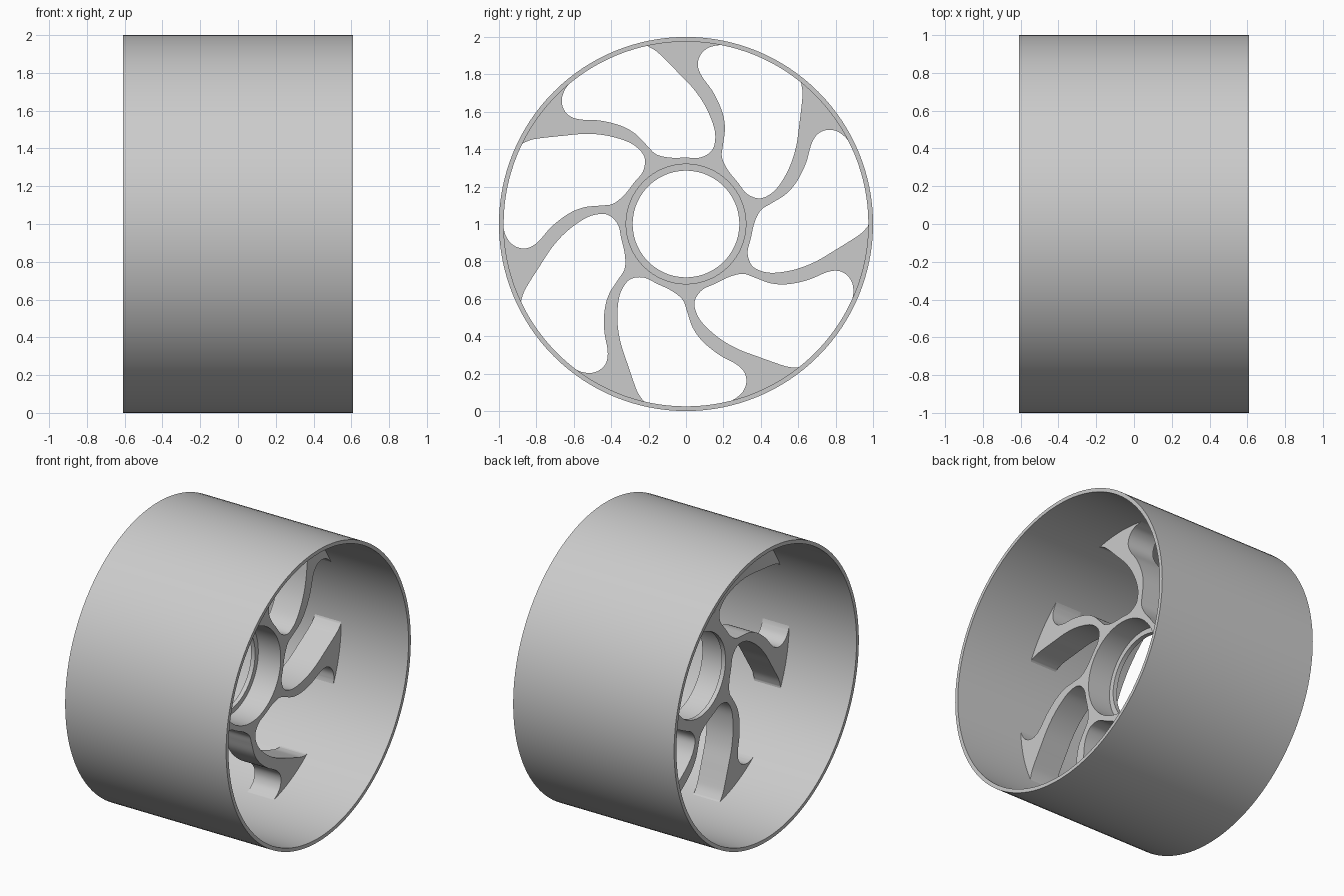
import bpy, bmesh, math
from mathutils import Matrix, Vector

cube = bpy.data.objects.get("Cube")
if cube:
    bpy.data.objects.remove(cube, do_unlink=True)

SPOKES = 7
SEGMENTS = 128
HALF_WIDTH = 0.61
HALF_PLATE = 0.1
RIM_INNER = 0.975
BORE = 0.32

grey = bpy.data.materials.new("plain grey")
grey.use_nodes = True
grey.diffuse_color = (0.6, 0.6, 0.6, 1)
grey.node_tree.nodes["Principled BSDF"].inputs["Base Color"].default_value = (0.6, 0.6, 0.6, 1)


def finish(name, mesh):
    """Link a mesh as an axle-aligned part and smooth it, keeping sharp edges."""
    mesh.name = name
    mesh.materials.clear()
    mesh.materials.append(grey)
    obj = bpy.data.objects.new(name, mesh)
    bpy.context.collection.objects.link(obj)
    bpy.ops.object.select_all(action='DESELECT')
    obj.select_set(True)
    bpy.context.view_layer.objects.active = obj
    bpy.ops.object.shade_smooth_by_angle(angle=math.radians(30))
    return obj


def ring(name, inner, outer, x0, x1):
    """Rectangular section turned about the axle."""
    bm = bmesh.new()
    section = [(inner, x0), (outer, x0), (outer, x1), (inner, x1)]
    loops = []
    for i in range(SEGMENTS):
        a = math.tau * i / SEGMENTS
        loops.append([bm.verts.new((x, r * math.cos(a), 1 + r * math.sin(a))) for r, x in section])
    for i, loop in enumerate(loops):
        following = loops[(i + 1) % SEGMENTS]
        for j in range(4):
            k = (j + 1) % 4
            bm.faces.new((loop[j], loop[k], following[k], following[j]))
    bmesh.ops.recalc_face_normals(bm, faces=bm.faces)
    mesh = bpy.data.meshes.new(name)
    bm.to_mesh(mesh)
    bm.free()
    return finish(name, mesh)


def arc(radius, start, end, count):
    """Points along an arc, angles in degrees."""
    angles = [math.radians(start + (end - start) * i / count) for i in range(count)]
    return [Vector((radius * math.cos(a), radius * math.sin(a))) for a in angles]


def smooth_path(points, steps=5):
    """Catmull-Rom curve through the points."""
    pts = [points[0]] + points + [points[-1]]
    path = []
    for a, b, c, d in zip(pts, pts[1:], pts[2:], pts[3:]):
        for s in range(steps):
            t = s / steps
            path.append(0.5 * (2 * b + (c - a) * t + (2 * a - 5 * b + 4 * c - d) * t * t
                               + (3 * b - a - 3 * c + d) * t ** 3))
    return path + [points[-1]]


# Outline of one window: blunt outer corner, spoke edge, hub, spoke edge, sharp corner
window_edge = [
    (-.645, .723), (-.663, .676), (-.658, .623), (-.626, .58), (-.567, .559),
    (-.46, .553), (-.353, .527), (-.273, .484), (-.209, .42), (-.16, .373),
    (-.086, .355), (0, .355), (.075, .355), (.134, .388), (.155, .441),
    (.15, .516), (.107, .623), (.043, .719), (-.043, .81), (-.128, .896),
    (-.165, .928), (-.205, .951)]
window = smooth_path([Vector(p) for p in window_edge]) + arc(0.98, 104, 130.5, 20)

# Spoke plate: a filled disc with the bore and windows as holes
curve = bpy.data.curves.new("spokes_outline", 'CURVE')
curve.dimensions = '2D'
curve.fill_mode = 'BOTH'
curve.extrude = HALF_PLATE


def add_outline(points):
    spline = curve.splines.new('POLY')
    spline.points.add(len(points) - 1)
    for point, p in zip(spline.points, points):
        point.co = (p.x, p.y, 0, 1)
    spline.use_cyclic_u = True


add_outline(arc(0.99, 0, 360, SEGMENTS))
add_outline(arc(BORE, 0, 360, SEGMENTS))
for i in range(SPOKES):
    turn = Matrix.Rotation(math.tau * i / SPOKES, 2)
    add_outline([turn @ p for p in window])

outline = bpy.data.objects.new("spokes_outline", curve)
bpy.context.collection.objects.link(outline)
bpy.context.view_layer.update()
plate = bpy.data.meshes.new_from_object(outline.evaluated_get(bpy.context.evaluated_depsgraph_get()))
bpy.data.objects.remove(outline, do_unlink=True)
bpy.data.curves.remove(curve)

# Stand the plate upright across the axle
plate.transform(Matrix(((0, 0, 1, 0), (1, 0, 0, 0), (0, 1, 0, 1), (0, 0, 0, 1))))
bm = bmesh.new()
bm.from_mesh(plate)
bmesh.ops.remove_doubles(bm, verts=bm.verts, dist=0.0001)
bmesh.ops.recalc_face_normals(bm, faces=bm.faces)
bm.to_mesh(plate)
bm.free()
finish("hub_and_spokes", plate)

# Outer drum and the bearing lip at one end of the bore
ring("rim_drum", RIM_INNER, 1.0, -HALF_WIDTH, HALF_WIDTH)
ring("bearing_lip", 0.285, BORE, -HALF_PLATE, -0.07)
